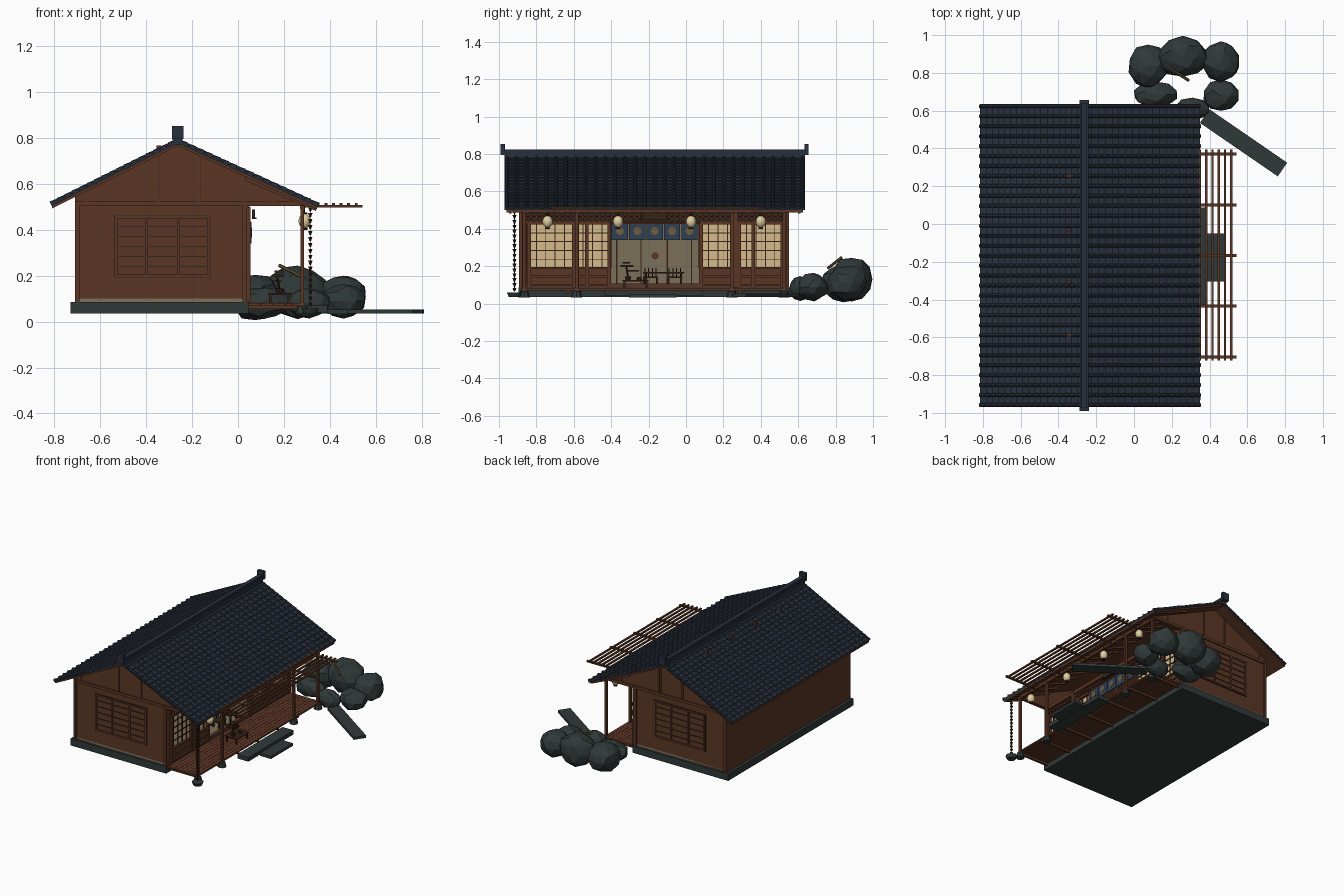
import bpy, bmesh, math, random
from mathutils import Vector, Matrix

if "Cube" in bpy.data.objects:
    bpy.data.objects.remove(bpy.data.objects["Cube"])
random.seed(4)


def material(name, rgb):
    m = bpy.data.materials.new(name)
    m.use_nodes = True
    m.diffuse_color = (*rgb, 1)
    m.node_tree.nodes["Principled BSDF"].inputs["Base Color"].default_value = (*rgb, 1)
    return m


TILE = material("slate blue tile", (.022, .03, .045))
STONE = material("dark stone", (.03, .042, .04))
WOOD = material("brown wood", (.105, .037, .018))
DARK = material("dark wood", (.035, .017, .01))
PAPER = material("screen paper", (.68, .5, .26))
LAMP = material("lantern cream", (.75, .62, .36))
CLOTH = material("indigo cloth", (.03, .05, .085))
PLASTER = material("tan plaster", (.2, .16, .1))
BAMBOO = material("bamboo", (.16, .11, .05))


def finish(name, bm, mat):
    bmesh.ops.recalc_face_normals(bm, faces=bm.faces)
    me = bpy.data.meshes.new(name)
    bm.to_mesh(me)
    bm.free()
    me.materials.append(mat)
    ob = bpy.data.objects.new(name, me)
    bpy.context.collection.objects.link(ob)
    return ob


def boxes(name, mat, specs):
    """One object from boxes given as x0, x1, y0, y1, z0, z1."""
    bm = bmesh.new()
    for a, b, c, d, e, f in specs:
        m = Matrix.Translation(((a + b) / 2, (c + d) / 2, (e + f) / 2))
        bmesh.ops.create_cube(bm, size=1, matrix=m @ Matrix.Diagonal((b - a, d - c, f - e, 1)))
    return finish(name, bm, mat)


def prism(name, mat, pts, *spans):
    """Extrude an xz outline along y, once for each y span."""
    bm = bmesh.new()
    for y0, y1 in spans:
        face = bm.faces.new([bm.verts.new((x, y0, z)) for x, z in pts])
        ext = bmesh.ops.extrude_face_region(bm, geom=[face])["geom"]
        bmesh.ops.translate(bm, vec=(0, y1 - y0, 0), verts=[v for v in ext if isinstance(v, bmesh.types.BMVert)])
    return finish(name, bm, mat)


def cones(name, mat, specs, sides=8):
    """One object from upright cones given as centre, lower radius, upper radius, height."""
    bm = bmesh.new()
    for c, r1, r2, h in specs:
        bmesh.ops.create_cone(bm, cap_ends=True, segments=sides, radius1=r1, radius2=r2,
                              depth=h, matrix=Matrix.Translation(c))
    return finish(name, bm, mat)


def rod(name, mat, a, b, r):
    a, b = Vector(a), Vector(b)
    ob = cones(name, mat, [((0, 0, 0), r, r, (b - a).length)])
    ob.location = (a + b) / 2
    ob.rotation_euler = (b - a).to_track_quat('Z', 'Y').to_euler()


def steps(a, b, n):
    return [a + (b - a) * i / (n - 1) for i in range(n)]


# Roof shape: ridge and the two eaves in xz
RIDGE, BACK, FRONT = Vector((-.263, .778)), Vector((-.81, .505)), Vector((.345, .5))
Y0, Y1 = -.88, .54          # gable walls
R0, R1 = -.97, .635         # roof ends


def roof_z(x):
    e = BACK if x < RIDGE.x else FRONT
    return RIDGE.y + (e.y - RIDGE.y) * (x - RIDGE.x) / (e.x - RIDGE.x)


# Stone base, floor and walls
boxes("stone_base", STONE, [(-.73, .045, -.895, .555, .035, .085)])
boxes("inner_floor", PLASTER, [(-.7, .03, Y0, Y1, .085, .1)])
gable = [(-.71, .085), (.04, .085), (.04, .505), (.31, .505), (.31, roof_z(.31) - .012),
         (RIDGE.x, RIDGE.y - .012), (-.71, roof_z(-.71) - .012)]
prism("gable_walls", WOOD, gable, (Y0, Y0 + .02), (Y1 - .02, Y1))
boxes("back_wall", WOOD, [(-.71, -.69, Y0, Y1, .085, .53)])

# Gable trim, corner posts and slatted side windows
trim, window, seams = [], [], []
for y, s in ((Y0, -1), (Y1, 1)):
    def strip(x0, x1, z0, z1, d):
        return (x0, x1, min(y, y + s * d), max(y, y + s * d), z0, z1)
    trim += [strip(x - .01, x + .01, .085, .52, .012) for x in (-.7, .03)]
    trim += [strip(-.71, .32, .505, .525, .008)]
    trim += [strip(x - .008, x + .008, .52, roof_z(x) - .015, .006) for x in (-.66, -.35, -.17, .15)]
    window += [strip(-.535, -.125, z - .005, z + .005, .008) for z in (.2, .455)]
    window += [strip(x - .005, x + .005, .195, .46, .008) for x in (-.53, -.4, -.26, -.13)]
    seams += [strip(-.53, -.13, z - .0015, z + .0015, .005) for z in steps(.24, .415, 5)]
    seams += [strip(x - .0015, x + .0015, .52, roof_z(x) - .015, .008) for x in (-.345, -.165)]
    seams += [strip(-.54, -.12, z - .0015, z + .0015, .006) for z in (.193, .462)]
    seams += [strip(x - .0015, x + .0015, .195, .46, .006) for x in (-.538, -.122)]
boxes("gable_trim", WOOD, trim)
boxes("window_frames", WOOD, window)
boxes("window_seams", DARK, seams)

# Roof deck, stepped tile courses, cover tiles
deck = [BACK, RIDGE, FRONT]
prism("roof_deck", WOOD, [tuple(p) for p in deck] + [(p.x, p.y - .012) for p in reversed(deck)], (R0 + .01, R1 - .01))
ROWS, COLS = 17, 31
for label, eave in (("back", BACK), ("front", FRONT)):
    d = (eave - RIDGE) / ROWS
    n = Vector((-d.y, d.x)).normalized()
    n = n if n.y > 0 else -n
    top = []
    for i in range(ROWS):
        top += [RIDGE + d * i + n * .005, RIDGE + d * (i + 1) + n * .013]
    prism(label + "_tile_courses", TILE, [tuple(p) for p in top] + [tuple(eave), tuple(RIDGE)], (R0, R1))
    axis = Vector((d.x, 0, d.y))
    bm = bmesh.new()
    rot = axis.to_track_quat('Z', 'Y').to_matrix().to_4x4()
    mid = RIDGE + d / 2 + n * .01
    bmesh.ops.create_cone(bm, cap_ends=True, segments=8, radius1=.008, radius2=.011, depth=d.length * 1.08,
                          matrix=Matrix.Translation((mid.x, R0 + .012, mid.y)) @ rot)
    tiles = finish(label + "_cover_tiles", bm, TILE)
    for count, off in ((ROWS, axis), (COLS, Vector((0, (R1 - R0 - .024) / (COLS - 1), 0)))):
        a = tiles.modifiers.new("rows", 'ARRAY')
        a.use_relative_offset, a.use_constant_offset = False, True
        a.count, a.constant_offset_displace = count, off

# Ridge beam with raised ends
boxes("ridge_beam", TILE, [(-.285, -.241, R0, R1, .77, .81), (-.278, -.248, R0 - .01, R1 + .01, .81, .825)])
boxes("ridge_ends", TILE, [(-.288, -.238, y - .011, y + .011, .795, .853) for y in (R0 - .01, R1 + .01)])
boxes("ridge_struts", WOOD, [(-.355, -.335, y - .009, y + .009, .1, .768) for y in (-.59, -.305, -.03, .255)])

# Rafters and beams below the front and back eaves
boxes("eave_beams", WOOD, [(.27, .29, Y0, Y1, .49, .512), (.02, .045, Y0, Y1, .495, .52)])
slope = (RIDGE.y - FRONT.y) / (FRONT.x - RIDGE.x)
rafter = [(.03, roof_z(.03) - .01), (.34, roof_z(.34) - .01), (.34, roof_z(.34) - .02), (.03, roof_z(.03) - .028)]
prism("front_rafters", WOOD, rafter, *[(y - .006, y + .006) for y in steps(R0 + .03, R1 - .03, 18)])

# Veranda: boards, joists, posts on stone footings
boxes("veranda_boards", WOOD, [(x, x + .026, Y0, Y1, .07, .082) for x in steps(.045, .264, 9)])
boxes("veranda_joists", WOOD, [(.045, .285, y - .008, y + .008, .055, .07) for y in steps(Y0 + .02, Y1 - .02, 7)])
POSTS = (-.865, -.585, .245, .525)
boxes("veranda_posts", WOOD, [(.272, .288, y - .009, y + .009, .06, .5) for y in POSTS])
cones("post_footings", STONE, [((.28, y, .05), .03, .022, .035) for y in POSTS])

# Paper screens with lattice, lower panels and transom
paper, bars, frame = [], [], []
for a, b, stiles in ((-.85, -.4, (-.84, -.6, -.53, -.41)), (.07, .525, (.08, .255, .285, .36, .515))):
    paper.append((.025, .035, a, b, .19, .425))
    frame.append((.022, .04, a, b, .085, .19))
    frame += [(.03, .052, a, b, z - .006, z + .006) for z in (.1, .145, .19, .428)]
    frame += [(.03, .052, y - .01, y + .01, .085, .43) for y in stiles]
    bars += [(.035, .041, y - .0025, y + .0025, .19, .425) for y in steps(a, b, 10)]
    bars += [(.035, .041, a, b, z - .0025, z + .0025) for z in steps(.19, .425, 6)]
frame += [(.02, .055, y - .013, y + .013, .085, .5) for y in (-.865, -.585, .265, .525)]
frame += [(.03, .05, Y0, Y1, z - .006, z + .006) for z in (.435, .497)]
frame += [(.02, .045, -.4, .07, .085, .108)]
boxes("screen_paper", PAPER, paper)
boxes("screen_lattice", DARK, bars)
boxes("screen_frames", WOOD, frame)
boxes("transom_panel", DARK, [(.025, .032, Y0, Y1, .43, .5)])
boxes("transom_lattice", WOOD, [(.032, .044, y - .004, y + .004, .435, .5) for y in steps(Y0 + .02, Y1 - .02, 46)]
      + [(.032, .042, Y0, Y1, .464, .469)])

# Door curtain with plain round marks, and a blank plaque
edges = steps(-.4, .065, 6)
boxes("door_curtain", CLOTH, [(.052, .058, a + .003, b - .003, .34, .428) for a, b in zip(edges, edges[1:])])
rod("curtain_pole", WOOD, (.055, -.41, .43), (.055, .075, .43), .005)
for i, (a, b) in enumerate(zip(edges, edges[1:])):
    y = (a + b) / 2
    rod("curtain_mark_%d" % i, BAMBOO, (.057, y, .388), (.06, y, .388), .022)
boxes("blank_plaque", DARK, [(.06, .075, -.235, -.105, .45, .488), (.06, .08, -.25, -.09, .447, .454)])

# Room behind the doorway
boxes("room_partition", PLASTER, [(-.3, -.285, -.6, .25, .1, .45)])
boxes("partition_battens", DARK, [(-.285, -.28, y - .003, y + .003, .1, .45) for y in (-.37, -.24, -.1, .03)])
rod("wall_disc", WOOD, (-.285, -.165, .255), (-.278, -.165, .255), .02)


def table(name, x, y, w, l, z0, z1, t=.008):
    legs = [(x + i * w - .005, x + i * w + .005, y + j * l - .005, y + j * l + .005, z0, z1)
            for i in (-.8, .8) for j in (-.85, .85)]
    boxes(name, DARK, legs + [(x - w, x + w, y - l, y + l, z1 - t, z1)])


table("room_table", -.12, -.12, .07, .11, .1, .17)
for i, y in enumerate((-.19, -.06)):
    table("room_stool_%d" % i, -.02, y, .03, .04, .1, .145)
boxes("stool_backs", DARK, [(-.05, -.045, y + k - .003, y + k + .003, .14, .19)
                            for y in (-.19, -.06) for k in (-.03, -.01, .01, .03)])

# Veranda tea table with a pot and a little bare tree
table("tea_table", .18, -.27, .05, .07, .082, .125)
cones("tea_pots", DARK, [((.18, -.31, .135), .012, .018, .02), ((.19, -.25, .134), .016, .01, .018)])
rod("small_tree_trunk", DARK, (.18, -.31, .14), (.17, -.32, .2), .005)
boxes("small_tree_crown", DARK, [(.15, .2, -.35, -.28, .195, .207), (.16, .2, -.34, -.3, .215, .223),
                                 (.15, .19, -.31, -.25, .172, .18)])

# Hanging lanterns
for i, y in enumerate((-.74, -.363, .027, .4)):
    bm = bmesh.new()
    bmesh.ops.create_uvsphere(bm, u_segments=14, v_segments=10, radius=.027,
                              matrix=Matrix.Translation((.29, y, .438)) @ Matrix.Diagonal((1, 1, 1.2, 1)))
    lamp = finish("lantern_%d" % i, bm, LAMP)
    lamp.data.shade_smooth()
    cones("lantern_caps_%d" % i, DARK, [((.29, y, .472), .013, .013, .008), ((.29, y, .404), .013, .013, .008),
                                        ((.29, y, .49), .002, .002, .03)])

# Rain chain and its bowl
cones("rain_chain", DARK, [((.315, -.917, z), .004, .011, .018) for z in steps(.075, .49, 17)]
      + [((.315, -.917, .28), .002, .002, .43)], 6)
cones("chain_bowl", STONE, [((.315, -.917, .046), .03, .04, .024)], 10)

# Open slatted awning
boxes("awning_beams", WOOD, [(.27, .542, y - .008, y + .008, .498, .509) for y in steps(-.703, .37, 5)])
boxes("awning_slats", WOOD, [(x - .006, x + .006, -.722, .394, .507, .517) for x in steps(.35, .515, 6)])

# Stepping stones and slab path
boxes("step_stones", STONE, [(.3, .39, -.437, .087, .04, .07), (.39, .48, -.305, -.05, .033, .052)])
path = boxes("stone_path", STONE, [(-.25, .25, -.044, .044, -.009, .009)])
path.location, path.rotation_euler = (.58, .43, .045), (0, 0, math.radians(-34.5))

# Ring of boulders
ROCKS = [(.075, .84, .11, .12, .105, .105), (.26, .885, .14, .115, .13, .12), (.46, .86, .11, .11, .11, .1),
         (.46, .68, .095, .085, .09, .075), (.11, .685, .12, .07, .085, .07), (.31, .61, .1, .06, .08, .065)]
for i, (x, y, a, b, z, c) in enumerate(ROCKS):
    bm = bmesh.new()
    bmesh.ops.create_icosphere(bm, subdivisions=2, radius=1)
    for v in bm.verts:
        v.co *= random.uniform(.9, 1.05)
    bmesh.ops.transform(bm, verts=bm.verts, matrix=Matrix.Translation((x, y, z)) @ Matrix.Diagonal((a, b, c, 1)))
    for v in bm.verts:
        v.co.z, v.co.y = max(v.co.z, 0), min(v.co.y, 1)
    finish("boulder_%d" % i, bm, STONE)
rod("bamboo_spout", BAMBOO, (.18, .83, .245), (.29, .76, .19), .008)
